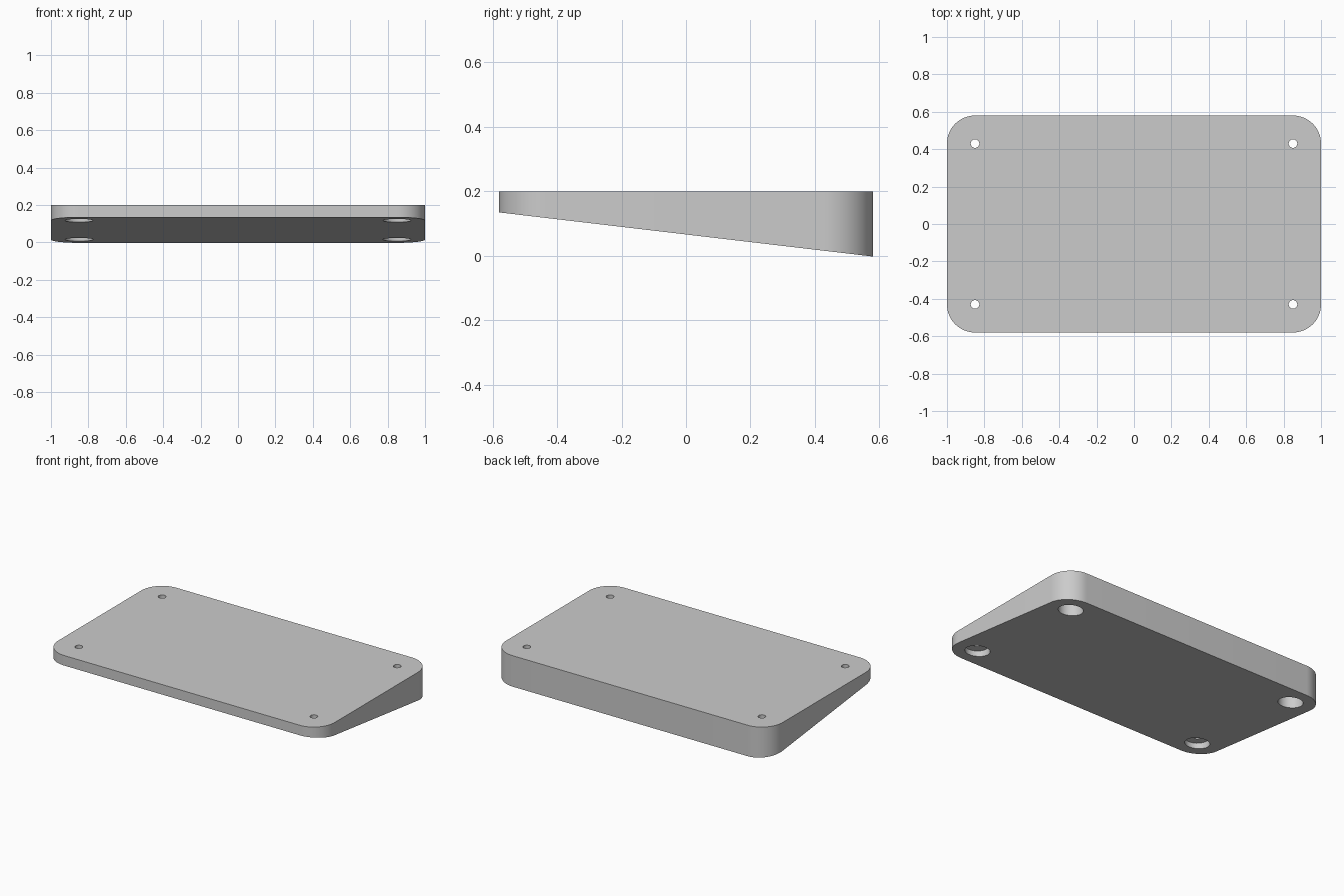
import bpy, bmesh, math

cube = bpy.data.objects.get("Cube")
if cube:
    bpy.data.objects.remove(cube, do_unlink=True)

HALF_X, HALF_Y, TOP = 1.0, 0.58, 0.2
CORNER, FILLET, SLOPE = 0.15, 0.02, 0.118
HOLE_X, HOLE_Y = HALF_X - CORNER, HALF_Y - CORNER
STEPS = 16

grey = bpy.data.materials.new("plain_grey")
grey.use_nodes = True
color = (0.6, 0.6, 0.6, 1)
grey.diffuse_color = color
grey.node_tree.nodes["Principled BSDF"].inputs["Base Color"].default_value = color


def underside(y):
    return SLOPE * (HALF_Y - FILLET - y)


# Wedge plate: rounded rectangle with a flat top and a sloping underside
bm = bmesh.new()
outline = []
for quarter, (sx, sy) in enumerate([(1, 1), (-1, 1), (-1, -1), (1, -1)]):
    for i in range(STEPS + 1):
        a = (quarter + i / STEPS) * math.pi / 2
        outline.append((sx * HOLE_X + CORNER * math.cos(a),
                        sy * HOLE_Y + CORNER * math.sin(a)))
upper = [bm.verts.new((x, y, TOP)) for x, y in outline]
lower = [bm.verts.new((x, y, underside(y))) for x, y in outline]
bm.faces.new(upper)
bottom = bm.faces.new(lower[::-1])
for i in range(len(outline)):
    j = (i + 1) % len(outline)
    bm.faces.new((lower[i], lower[j], upper[j], upper[i]))

# Rounded lower rim
bmesh.ops.bevel(bm, geom=list(bottom.edges), offset=FILLET, offset_type='OFFSET',
                segments=5, profile=0.5, affect='EDGES')
bmesh.ops.recalc_face_normals(bm, faces=bm.faces)
mesh = bpy.data.meshes.new("wedge_plate")
bm.to_mesh(mesh)
bm.free()
plate = bpy.data.objects.new("wedge_plate", mesh)
bpy.context.collection.objects.link(plate)
mesh.materials.append(grey)


def drill(x, y, radius, low, high):
    """Cut a vertical round hole through the plate."""
    bpy.ops.mesh.primitive_cylinder_add(vertices=48, radius=radius, depth=high - low,
                                        location=(x, y, (low + high) / 2))
    cutter = bpy.context.object
    cutter.name = "hole_cutter"
    cutter.hide_render = True
    cutter.data.materials.append(grey)
    bpy.ops.object.select_all(action='DESELECT')
    bpy.context.view_layer.objects.active = plate
    plate.select_set(True)
    mod = plate.modifiers.new("hole", 'BOOLEAN')
    mod.operation = 'DIFFERENCE'
    mod.solver = 'EXACT'
    mod.object = cutter
    bpy.ops.object.modifier_apply(modifier=mod.name)
    bpy.data.objects.remove(cutter, do_unlink=True)


# Screw holes, each with a wide counterbore from below
for sx in (-1, 1):
    for sy in (-1, 1):
        drill(sx * HOLE_X, sy * HOLE_Y, 0.075, -0.1, 0.16)
        drill(sx * HOLE_X, sy * HOLE_Y, 0.023, 0.1, 0.3)

bpy.ops.object.select_all(action='DESELECT')
plate.select_set(True)
bpy.context.view_layer.objects.active = plate
bpy.ops.object.shade_smooth_by_angle(angle=math.radians(30))
